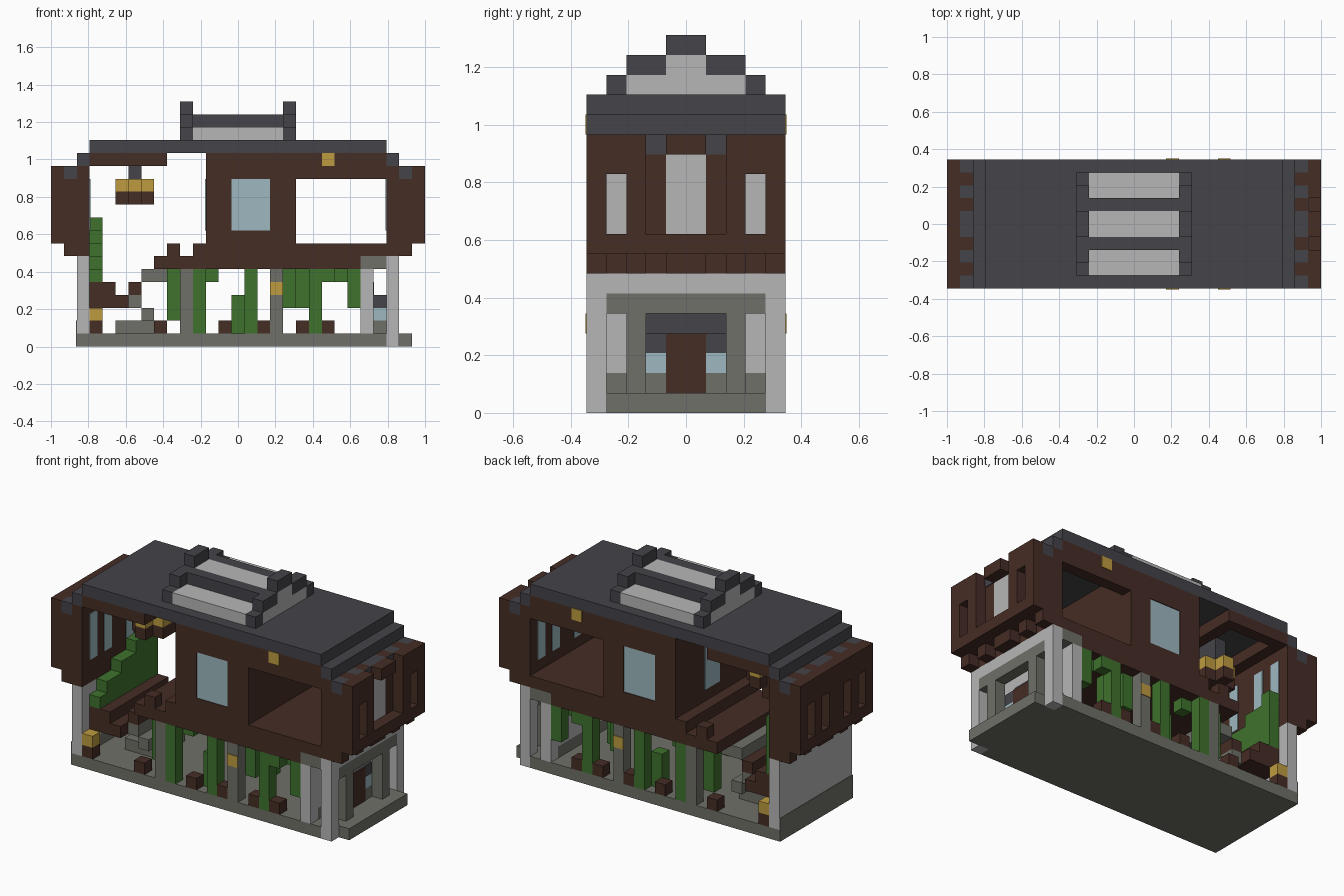
import bpy
import bmesh
from mathutils import Matrix, Vector

if "Cube" in bpy.data.objects:
    bpy.data.objects.remove(bpy.data.objects["Cube"], do_unlink=True)

# Block grid: 29 long, 10 deep, 19 high
LONG, DEEP = 29, 10
UNIT = 2 / LONG
FULL = (0, DEEP)
INNER = (1, DEEP - 1)
SKIN = 0.06


def material(name, red, green, blue):
    mat = bpy.data.materials.new(name)
    mat.use_nodes = True
    colour = (red, green, blue, 1)
    mat.diffuse_color = colour
    mat.node_tree.nodes["Principled BSDF"].inputs["Base Color"].default_value = colour
    return mat


slate = material("dark slate", .058, .058, .067)
wood = material("dark wood", .06, .026, .018)
plaster = material("light plaster", .47, .47, .47)
stone = material("grey stone", .16, .16, .14)
leaf = material("leaf green", .05, .17, .026)
gold = material("lamp gold", .51, .33, .05)
glass = material("pale blue glass", .34, .48, .53)


def add(name, mat, x, z, y=FULL, both=False, flip=False):
    """Box in block units; both mirrors front to back, flip mirrors end to end."""
    bm = bmesh.new()
    if flip:
        x = (LONG - x[1], LONG - x[0])
    spans = [y]
    if both:
        spans.append((DEEP - y[1], DEEP - y[0]))
    for span in spans:
        low = Vector((x[0], span[0], z[0]))
        high = Vector((x[1], span[1], z[1]))
        mid = (low + high) / 2 - Vector((LONG / 2, DEEP / 2, 0))
        place = Matrix.Translation(mid * UNIT) @ Matrix.Diagonal(((high - low) * UNIT).to_4d())
        bmesh.ops.create_cube(bm, size=1, matrix=place)
    mesh = bpy.data.meshes.new(name)
    bm.to_mesh(mesh)
    bm.free()
    mesh.materials.append(mat)
    bpy.context.collection.objects.link(bpy.data.objects.new(name, mesh))


# Ground slab, doorstep and blind end wall
add("base_slab", stone, x=(2, 26), z=(0, 1))
add("base_porch", stone, x=(26, 27), z=(0, 1), y=INNER)
add("doorstep", stone, x=(27, 28), z=(0, 1), y=INNER)
add("end_wall", plaster, x=(2, 3), z=(2, 7))
add("end_wall_foot", stone, x=(2, 3), z=(1, 2), y=INNER)
add("end_wall_corner", plaster, x=(2, 3), z=(1, 2), y=(0, 1), both=True)
add("end_wall_plinth", stone, x=(2 - SKIN, 2), z=(0, 2))

# Porch and entrance
add("porch_column", plaster, x=(26, 27), z=(0, 6), y=(0, 1), both=True)
add("porch_beam", plaster, x=(26, 27), z=(6, 7))
add("porch_lintel", stone, x=(26, 27), z=(5, 6), y=INNER)
add("porch_post", stone, x=(26, 27), z=(1, 5), y=(2, 3), both=True)
add("porch_ceiling", stone, x=(24, 26), z=(6, 7))
add("entry_wall", plaster, x=(24, 25), z=(2, 6))
add("entry_wall_foot", stone, x=(24, 25), z=(1, 2), y=INNER)
add("entry_wall_corner", plaster, x=(24, 25), z=(1, 2), y=(0, 1), both=True)
add("entry_bay_foot", stone, x=(25, 26), z=(1, 2), y=(3, 7))
add("entry_bay_glass", glass, x=(25, 26), z=(2, 3), y=(3, 7))
add("entry_bay_roof", slate, x=(25, 26), z=(3, 4), y=(3, 7))
add("entry_bay_back", slate, x=(25, 25 + SKIN), z=(4, 5), y=(3, 7))
add("door", wood, x=(26, 26 + SKIN), z=(1, 4), y=(4, 6))

# Open ground floor posts
for left in (10, 17):
    add("arcade_post", stone, x=(left, left + 1), z=(1, 6), y=(0, 1), both=True)
add("post_lantern", gold, x=(17, 18), z=(4, 5), y=(-SKIN, 0), both=True)

# Upper floor slabs
add("floor_lower", wood, x=(8, 24), z=(6, 7))
add("floor_upper", wood, x=(11, 26), z=(7, 8))
add("floor_step", wood, x=(9, 10), z=(7, 8), y=(0, 1), both=True)

# Middle room with a window on each side
SIDE = (0, 1)
add("window_pier_left", wood, x=(12, 14), z=(8, 15), y=SIDE, both=True)
add("window_pier_right", wood, x=(17, 19), z=(8, 15), y=SIDE, both=True)
add("window_sill", wood, x=(14, 17), z=(8, 9), y=SIDE, both=True)
add("window_head", wood, x=(14, 17), z=(13, 15), y=SIDE, both=True)
add("window_pane", glass, x=(14, 17), z=(9, 13), y=(SKIN, 1), both=True)
for left in (12, 18):
    add("cross_wall", wood, x=(left, left + 1), z=(8, 15), y=INNER)
add("cross_wall_pane", glass, x=(12 - SKIN, 12), z=(9, 13), y=(4, 6))

# Beams under the roof
add("balcony_beam", wood, x=(19, 26), z=(13, 15), y=SIDE, both=True)
add("beam_lamp", gold, x=(21, 22), z=(14, 15), y=(-SKIN, 0), both=True)
add("stair_room_beam", wood, x=(3, 9), z=(14, 15), y=SIDE, both=True)
for left in (3, 8):
    add("stair_room_tie", wood, x=(left, left + 1), z=(14, 15), y=INNER)

# Overhanging bays at both ends
RAFTERS = ((0, 1), (2, 3), (4, 6), (7, 8), (9, 10))
SLOTS = ((1, 2), (3, 4), (6, 7), (8, 9))
for far in (False, True):
    add("bay_inner_wall", wood, x=(2, 3), z=(7, 14), flip=far)
    add("bay_sill", wood, x=(0, 2), z=(8, 9), flip=far)
    for row in RAFTERS:
        centre = far and row == (4, 6)
        add("bay_corbel", wood, x=(1, 2), z=(7, 8), y=row, flip=far)
        add("bay_rafter", slate, x=(1, 2), z=(13, 14), y=row, flip=far)
        if centre:
            add("bay_centre_head", wood, x=(0, 1), z=(13, 14), y=row, flip=far)
            add("bay_centre_pane", plaster, x=(1, 2), z=(9, 13), y=row, flip=far)
        else:
            add("bay_pier", wood, x=(0, 1), z=(9, 14), y=row, flip=far)
            add("bay_pier_back", wood, x=(1, 2), z=(9, 13), y=row, flip=far)
    for row in SLOTS:
        if far and row in SLOTS[1:3]:
            add("bay_recess", wood, x=(1, 2), z=(9, 14), y=row, flip=far)
            add("bay_recess_cap", slate, x=(1 - SKIN, 1), z=(13, 14), y=row, flip=far)
        else:
            add("bay_slot_head", wood, x=(0, 2), z=(12, 14), y=row, flip=far)
            add("bay_slot_pane", plaster if far else glass, x=(2 - SKIN, 2),
                z=(9, 12), y=row, flip=far)
        add("bay_inner_pane", glass, x=(3, 3 + SKIN), z=(9, 13), y=row, flip=far)
    add("roof_edge", slate, x=(2, 3), z=(14, 15), flip=far)

# Roof and stepped skylight
add("roof_slab", slate, x=(3, 26), z=(15, 16))
add("skylight_low_pane", plaster, x=(11, 18), z=(16, 17), y=(1, 3), both=True)
add("skylight_beam", slate, x=(11, 18), z=(17, 18), y=(3, 4), both=True)
add("skylight_beam_foot", plaster, x=(11, 18), z=(16, 17), y=(3, 4), both=True)
add("skylight_top_pane", plaster, x=(11, 18), z=(16, 18), y=(4, 6))
for far in (False, True):
    add("gable_low", slate, x=(10, 11), z=(16, 17), y=(1, 2), both=True, flip=far)
    add("gable_mid", slate, x=(10, 11), z=(17, 18), y=(2, 4), both=True, flip=far)
    add("gable_top", slate, x=(10, 11), z=(18, 19), y=(4, 6), flip=far)
    add("gable_fill_low", plaster, x=(10, 11), z=(16, 17), y=(2, 8), flip=far)
    add("gable_fill_high", plaster, x=(10, 11), z=(17, 18), y=(4, 6), flip=far)

# Stairs and landing
add("landing", wood, x=(3, 6), z=(3, 4), y=INNER)
add("landing_bench", wood, x=(3, 5), z=(4, 5), y=INNER)
add("landing_crate", wood, x=(3, 4), z=(1, 2), y=SIDE, both=True)
add("landing_lamp", gold, x=(3, 4), z=(2, 3), y=SIDE, both=True)
add("stair_wood", wood, x=(6, 7), z=(4, 5), y=(2, 8))
add("stair_stone", stone, x=(7, 9), z=(5, 6), y=(2, 8))
add("rubble_high", stone, x=(6, 7), z=(3, 4), y=(2, 4), both=True)
add("rubble_mid", stone, x=(7, 8), z=(2, 3), y=(2, 4), both=True)
add("rubble_low", stone, x=(5, 8), z=(1, 2), y=(3, 7))

# Hanging lamp in the stair room
add("lamp_hanger", slate, x=(6, 7), z=(13, 15), y=(4, 6))
for name, mat, base in (("lamp_glow", gold, 12), ("lamp_cup", wood, 11)):
    add(name, mat, x=(5, 8), z=(base, base + 1), y=(4, 6))
    add(name + "_side", mat, x=(6, 7), z=(base, base + 1), y=(3, 4), both=True)

# Climbing plant on the end wall, rising toward the back
for row in range(1, 9):
    add("climber", leaf, x=(3, 4), z=(5, 6 + row // 2), y=(row, row + 1))

# Vines hanging from the floor, with planters
VINES = ((9, 2, 6, 1), (11, 1, 6, 0), (12, 5, 6, 1), (14, 1, 4, 1), (15, 1, 6, 0),
         (18, 3, 6, 1), (19, 3, 6, 2), (20, 1, 6, 0), (21, 5, 6, 0), (22, 5, 6, 1),
         (23, 3, 6, 0))
for left, low, high, row in VINES:
    add("vine", leaf, x=(left, left + 1), z=(low, high), y=(row, row + 1), both=True)
for left in (8, 13, 16, 19, 21):
    add("planter", wood, x=(left, left + 1), z=(1, 2), y=SIDE, both=True)
